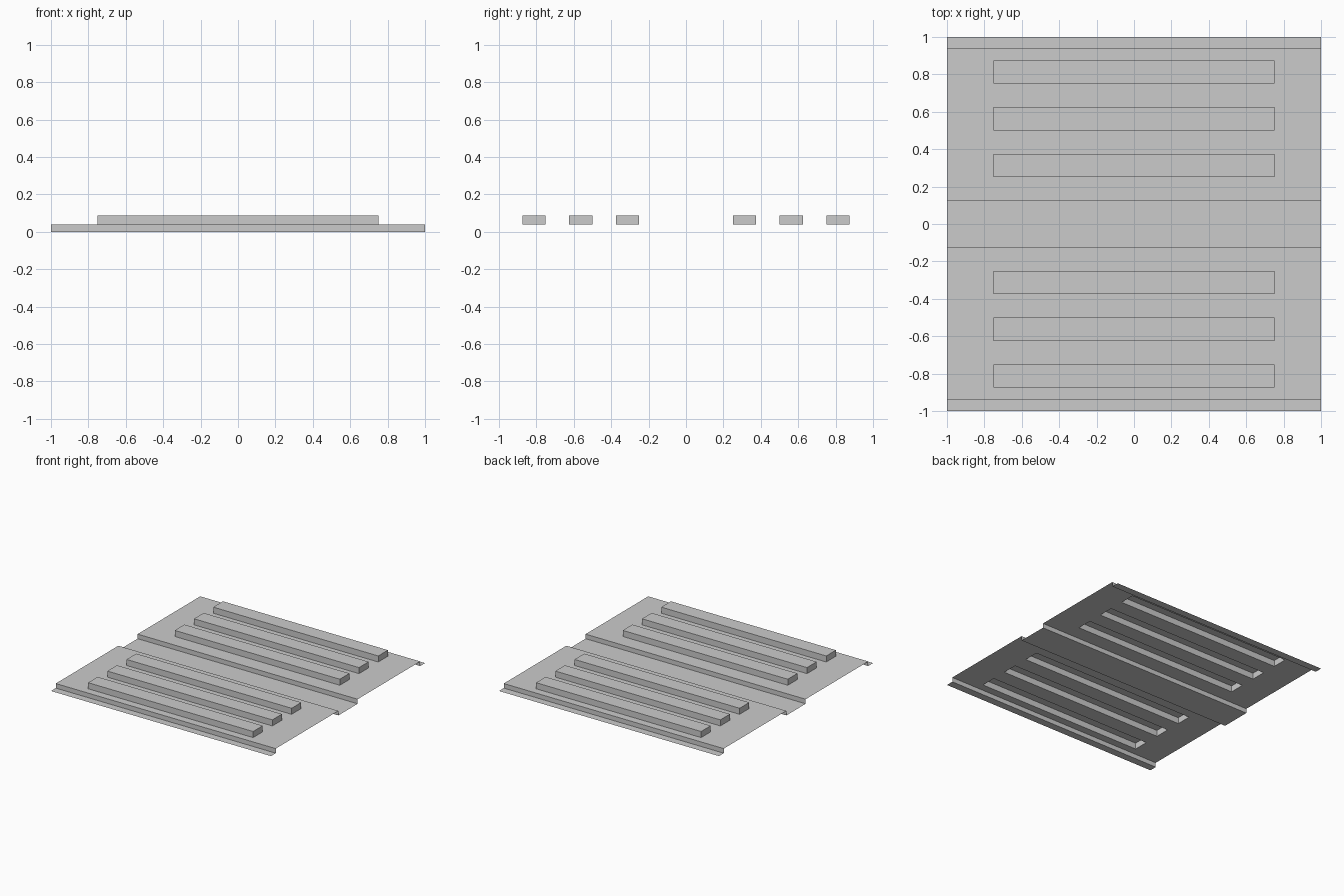
import bpy, bmesh

if "Cube" in bpy.data.objects:
    bpy.data.objects.remove(bpy.data.objects["Cube"])

W = 1.0            # half width of the sheet
RX = 0.75          # half length of a rib
LOW, MID, TOP = 0.0, 0.0375, 0.0875
RIBS = [(s, s + 0.125) for s in (0.25, 0.5, 0.75)]
RIBS = [(-b, -a) for a, b in reversed(RIBS)] + RIBS


def make_object(name, quads):
    bm = bmesh.new()
    for q in quads:
        bm.faces.new([bm.verts.new(p) for p in q])
    bmesh.ops.remove_doubles(bm, verts=bm.verts, dist=1e-5)
    me = bpy.data.meshes.new(name)
    bm.to_mesh(me)
    bm.free()
    ob = bpy.data.objects.new(name, me)
    bpy.context.collection.objects.link(ob)
    return ob


def flat(x0, x1, y0, y1, z):
    return [(x0, y0, z), (x1, y0, z), (x1, y1, z), (x0, y1, z)]


# Folded thin sheet: low edge lips and centre channel, two raised panels with rib openings
quads = [flat(-W, W, -1, -0.9375, LOW), flat(-W, W, 0.9375, 1, LOW),
         flat(-W, W, -0.125, 0.125, LOW)]
for y, front in ((-0.9375, True), (-0.125, False), (0.125, True), (0.9375, False)):
    step = [(-W, y, LOW), (W, y, LOW), (W, y, MID), (-W, y, MID)]
    quads.append(step if front else step[::-1])
for lo, hi in ((-0.9375, -0.125), (0.125, 0.9375)):
    inside = [r for r in RIBS if lo < r[0] < hi]
    ys = [lo] + [y for r in inside for y in r] + [hi]
    for y0, y1 in zip(ys, ys[1:]):
        quads.append(flat(-W, -RX, y0, y1, MID))
        quads.append(flat(RX, W, y0, y1, MID))
        if (y0, y1) not in inside:
            quads.append(flat(-RX, RX, y0, y1, MID))
make_object("folded_sheet", quads)

# Pressed ribs: hollow boxes open underneath
for i, (y0, y1) in enumerate(RIBS):
    a = flat(-RX, RX, y0, y1, MID)
    b = flat(-RX, RX, y0, y1, TOP)
    walls = [[a[k], a[(k + 1) % 4], b[(k + 1) % 4], b[k]] for k in range(4)]
    make_object(f"rib_{i + 1}", [b] + walls)
